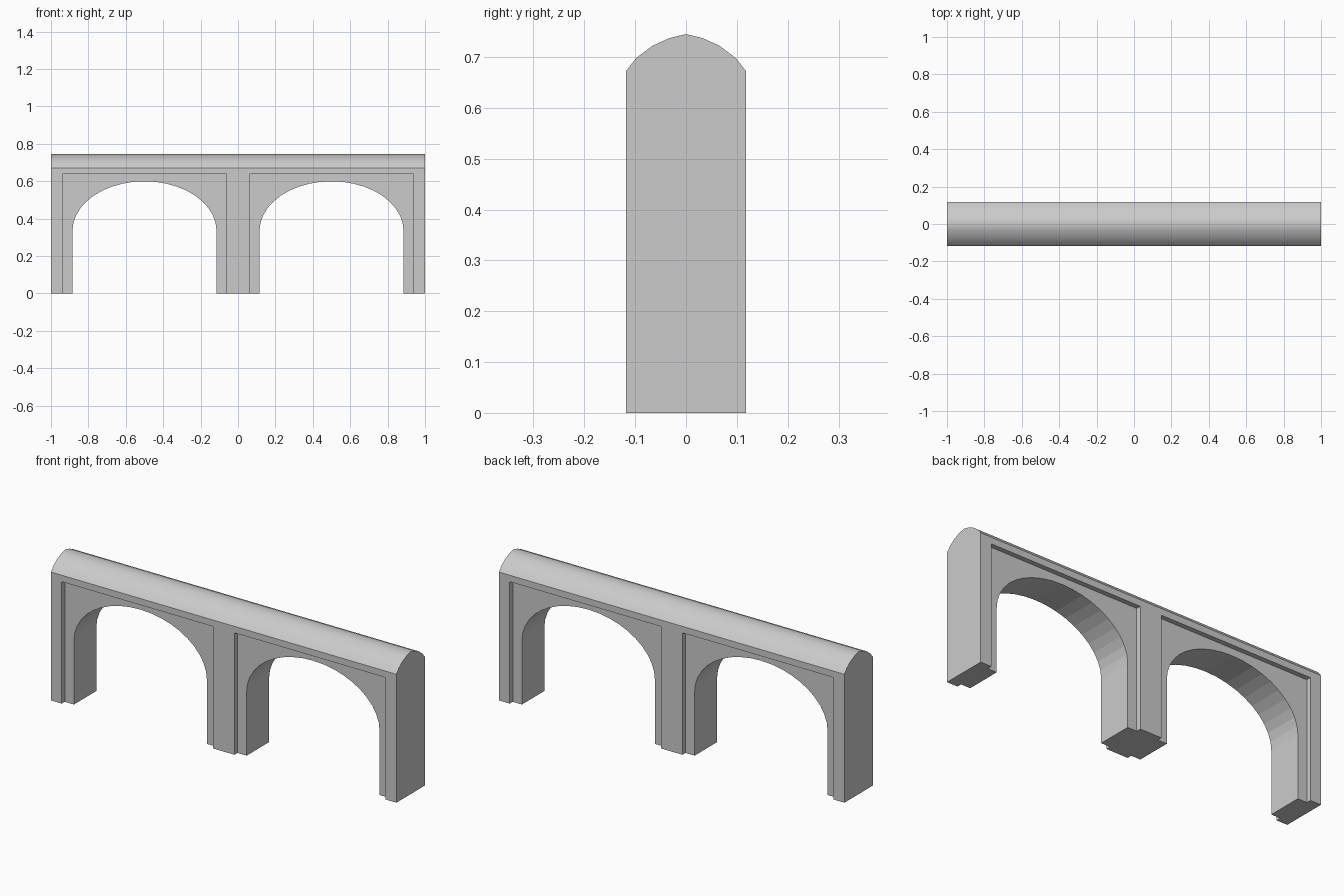
import bpy, bmesh, math

if "Cube" in bpy.data.objects:
    bpy.data.objects.remove(bpy.data.objects["Cube"])

HALF_DEPTH = 0.118
RECESS = 0.025


def prism(name, profile, axis, a, b):
    """Extrude a 2D profile along 'x' (profile is y,z) or 'y' (profile is x,z)."""
    bm = bmesh.new()
    put = (lambda p: (a, p[0], p[1])) if axis == 'x' else (lambda p: (p[0], a, p[1]))
    face = bm.faces.new([bm.verts.new(put(p)) for p in profile])
    ext = bmesh.ops.extrude_face_region(bm, geom=[face])
    moved = [g for g in ext['geom'] if isinstance(g, bmesh.types.BMVert)]
    vec = (b - a, 0, 0) if axis == 'x' else (0, b - a, 0)
    bmesh.ops.translate(bm, verts=moved, vec=vec)
    bmesh.ops.recalc_face_normals(bm, faces=bm.faces)
    mesh = bpy.data.meshes.new(name)
    bm.to_mesh(mesh)
    bm.free()
    obj = bpy.data.objects.new(name, mesh)
    bpy.context.collection.objects.link(obj)
    return obj


# Wall with its rounded coping, as one cross-section run along x
half_roof = [(HALF_DEPTH, 0.672), (0.098, 0.698), (0.066, 0.722), (0.033, 0.737)]
section = ([(-HALF_DEPTH, 0), (HALF_DEPTH, 0)] + half_roof + [(0, 0.745)]
           + [(-y, z) for y, z in reversed(half_roof)])
wall = prism("arched_wall", section, 'x', -1, 1)

# Cutters: two arched openings and a shallow panel around each, front and back
cutters = []
SEGMENTS = 20
for cx in (-0.5, 0.5):
    arch = [(cx - 0.385, -0.1), (cx + 0.385, -0.1)]
    for i in range(SEGMENTS + 1):
        t = math.pi * i / SEGMENTS
        arch.append((cx + 0.385 * math.cos(t), 0.335 + 0.265 * math.sin(t)))
    cutters.append(prism("arch_cutter", arch, 'y', -0.3, 0.3))
    panel = [(cx - 0.438, -0.1), (cx + 0.438, -0.1), (cx + 0.438, 0.638), (cx - 0.438, 0.638)]
    for side in (-1, 1):
        cutters.append(prism("panel_cutter", panel, 'y', side * (HALF_DEPTH - RECESS), side * 0.3))

bpy.context.view_layer.objects.active = wall
wall.select_set(True)
for cutter in cutters:
    cutter.hide_render = True
    mod = wall.modifiers.new("cut", 'BOOLEAN')
    mod.operation = 'DIFFERENCE'
    mod.solver = 'EXACT'
    mod.object = cutter
    bpy.ops.object.modifier_apply(modifier=mod.name)
    bpy.data.objects.remove(cutter)

# Smooth coping, flat walls and faceted arch undersides
bpy.ops.object.shade_smooth_by_angle(angle=math.radians(35))
for poly in wall.data.polygons:
    poly.use_smooth = poly.normal.z > 0.3
